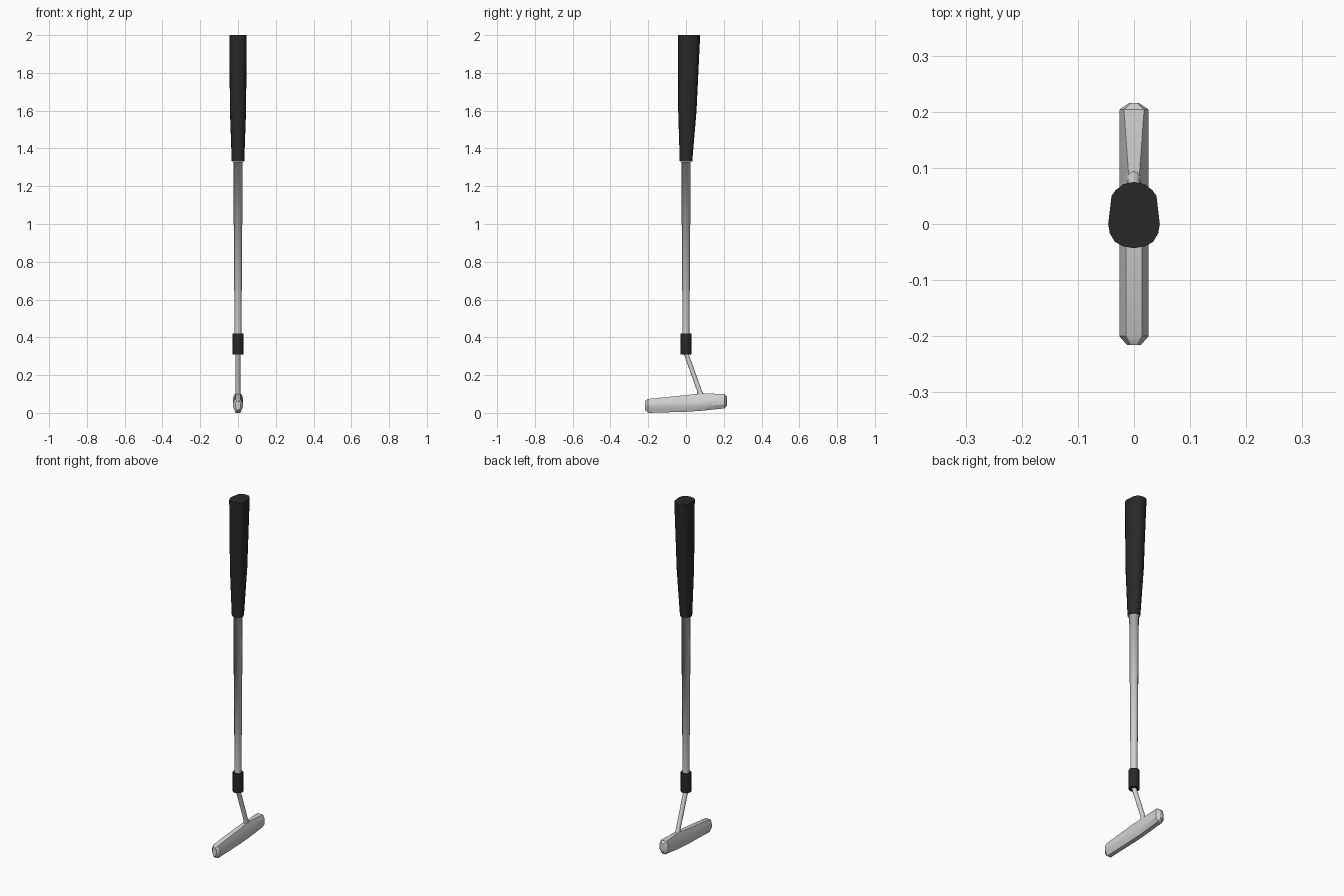
import bpy, math
from mathutils import Vector

if "Cube" in bpy.data.objects:
    bpy.data.objects.remove(bpy.data.objects["Cube"])


def material(name, v):
    m = bpy.data.materials.new(name)
    m.diffuse_color = (v, v, v, 1)
    m.use_nodes = True
    m.node_tree.nodes["Principled BSDF"].inputs["Base Color"].default_value = m.diffuse_color
    return m


BLACK = material("black_rubber", 0.022)
STEEL = material("light_steel", 0.65)


def loft(name, rings, mat, caps=(True, True), angle=None):
    """Skin a list of equal-length rings; angle=None smooths everything."""
    n = len(rings[0])
    verts = [p for r in rings for p in r]
    faces = [(i * n + j, i * n + (j + 1) % n, (i + 1) * n + (j + 1) % n, (i + 1) * n + j)
             for i in range(len(rings) - 1) for j in range(n)]
    if caps[0]:
        faces.append(tuple(reversed(range(n))))
    if caps[1]:
        faces.append(tuple(range(len(verts) - n, len(verts))))
    me = bpy.data.meshes.new(name)
    me.from_pydata(verts, [], faces)
    me.materials.append(mat)
    ob = bpy.data.objects.new(name, me)
    bpy.context.collection.objects.link(ob)
    bpy.context.view_layer.objects.active = ob
    bpy.ops.object.select_all(action='DESELECT')
    ob.select_set(True)
    if angle is None:
        bpy.ops.object.shade_smooth()
    else:
        bpy.ops.object.shade_smooth_by_angle(angle=math.radians(angle))
    return ob


def circle(r, z, y=0.0, n=12, ry=None):
    return [(r * math.cos(2 * math.pi * k / n),
             y + (ry or r) * math.sin(2 * math.pi * k / n), z) for k in range(n)]


# grip: round at the bottom, pulled back into a pistol-like section at the top
half = [(0.046, 0.0), (0.040, 0.050), (0.033, 0.060), (0.019, 0.071)]
front = [(0.019, -0.040), (0.034, -0.032), (0.043, -0.017)]
top = (half + [(0, 0.075)] + [(-x, y) for x, y in reversed(half)]
       + [(-x, y) for x, y in reversed(front)] + [(0, -0.043)] + front)


def grip_ring(z, t, r):
    ring = []
    for x, y in top:
        a = math.atan2(y, x)
        ring.append((x * t + r * math.cos(a) * (1 - t), y * t + r * math.sin(a) * (1 - t), z))
    return ring


loft("grip", [grip_ring(1.33, 0, 0.033), grip_ring(1.6, 0.45, 0.040),
              grip_ring(2.0, 1, 0.046)], BLACK, angle=40)

# shaft, with a small flange shaded smoothly into it under the grip
loft("shaft", [circle(0.018, 0.40), circle(0.025, 1.328), circle(0.031, 1.3285)],
     STEEL, caps=(False, False))

# ferrule
loft("ferrule", [circle(0.028, 0.31), circle(0.028, 0.42)], BLACK, angle=40)

# bent neck, flaring where it meets the head
loft("neck", [circle(0.014, 0.085, 0.082, ry=0.024), circle(0.012, 0.115, 0.072, ry=0.013),
              circle(0.013, 0.315, 0.0)], STEEL, angle=60)


# head: eight-sided sections along y
def head_ring(y, w, zb, zt, bw, tw, lo, hi):
    right = [(bw, zb), (w, lo), (w, hi), (tw, zt)]
    return [(x, y, z) for x, z in right] + [(-x, y, z) for x, z in reversed(right)]


loft("head", [
    head_ring(-0.216, 0.012, 0.014, 0.064, 0.006, 0.006, 0.028, 0.052),
    head_ring(-0.200, 0.026, 0.000, 0.074, 0.012, 0.014, 0.032, 0.050),
    head_ring(0.000, 0.026, 0.006, 0.094, 0.012, 0.014, 0.032, 0.055),
    head_ring(0.080, 0.026, 0.011, 0.103, 0.012, 0.009, 0.035, 0.060),
    head_ring(0.204, 0.026, 0.024, 0.100, 0.012, 0.018, 0.045, 0.080),
    head_ring(0.216, 0.008, 0.038, 0.086, 0.004, 0.005, 0.050, 0.074),
], STEEL, angle=30)
